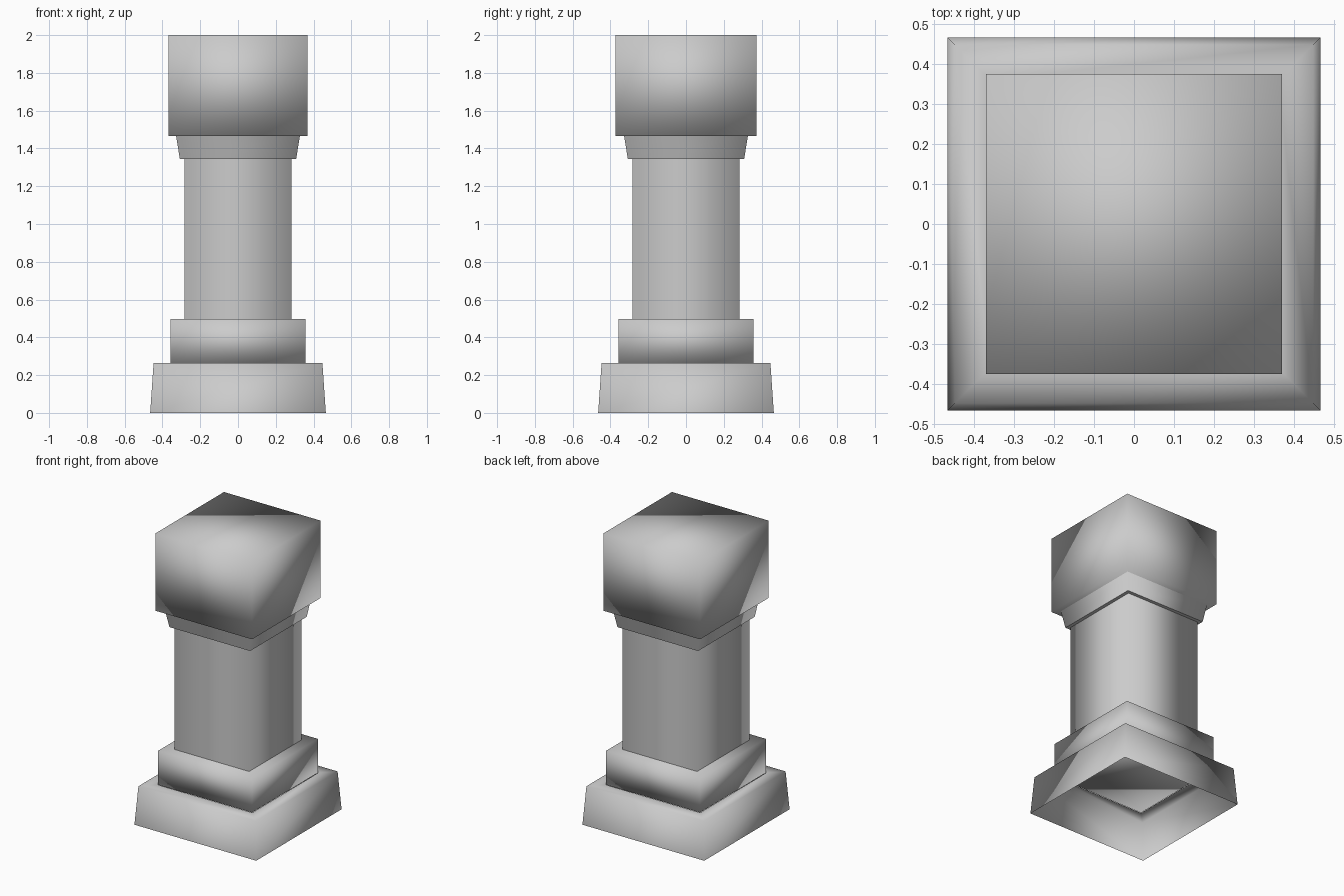
import bpy
import bmesh

cube = bpy.data.objects.get("Cube")
if cube:
    bpy.data.objects.remove(cube, do_unlink=True)

# One plain stone colour
stone = bpy.data.materials.new("grey_stone")
stone.use_nodes = True
grey = (0.6, 0.6, 0.6, 1.0)
stone.diffuse_color = grey
bsdf = stone.node_tree.nodes["Principled BSDF"]
bsdf.inputs["Base Color"].default_value = grey
bsdf.inputs["Roughness"].default_value = 0.8


def square_part(name, rings, bottom=False, top=False):
    """Stack rectangular rings (half x, half y, z) into a smooth shaded part."""
    bm = bmesh.new()
    corners = ((-1, -1), (1, -1), (1, 1), (-1, 1))
    loops = [[bm.verts.new((sx * hx, sy * hy, z)) for sx, sy in corners]
             for hx, hy, z in rings]
    for low, high in zip(loops, loops[1:]):
        for i in range(4):
            j = (i + 1) % 4
            bm.faces.new((low[i], low[j], high[j], high[i]))
    if bottom:
        bm.faces.new(loops[0][::-1])
    if top:
        bm.faces.new(loops[-1])
    for face in bm.faces:
        face.smooth = True
    mesh = bpy.data.meshes.new(name)
    bm.to_mesh(mesh)
    bm.free()
    mesh.materials.append(stone)
    obj = bpy.data.objects.new(name, mesh)
    bpy.context.collection.objects.link(obj)
    return obj


# Hollow tapered plinth with a ledge around the step above
square_part("plinth", [(0.465, 0.465, 0), (0.447, 0.447, 0.263), (0.36, 0.36, 0.263)])

# Solid step on the plinth
square_part("step", [(0.358, 0.358, 0.263), (0.358, 0.358, 0.498)], bottom=True, top=True)

# Plain shaft, its ends hidden in the step and the collar
square_part("shaft", [(0.284, 0.284, 0.498), (0.284, 0.284, 1.465)])

# Flared collar, with a separate thin underside so its sides shade evenly
square_part("collar", [(0.308, 0.308, 1.345), (0.328, 0.328, 1.467)])
square_part("collar_underside", [(0.284, 0.284, 1.345), (0.308, 0.308, 1.345)])

# Block on top
square_part("top_block", [(0.369, 0.374, 1.467), (0.369, 0.374, 2)], bottom=True, top=True)
